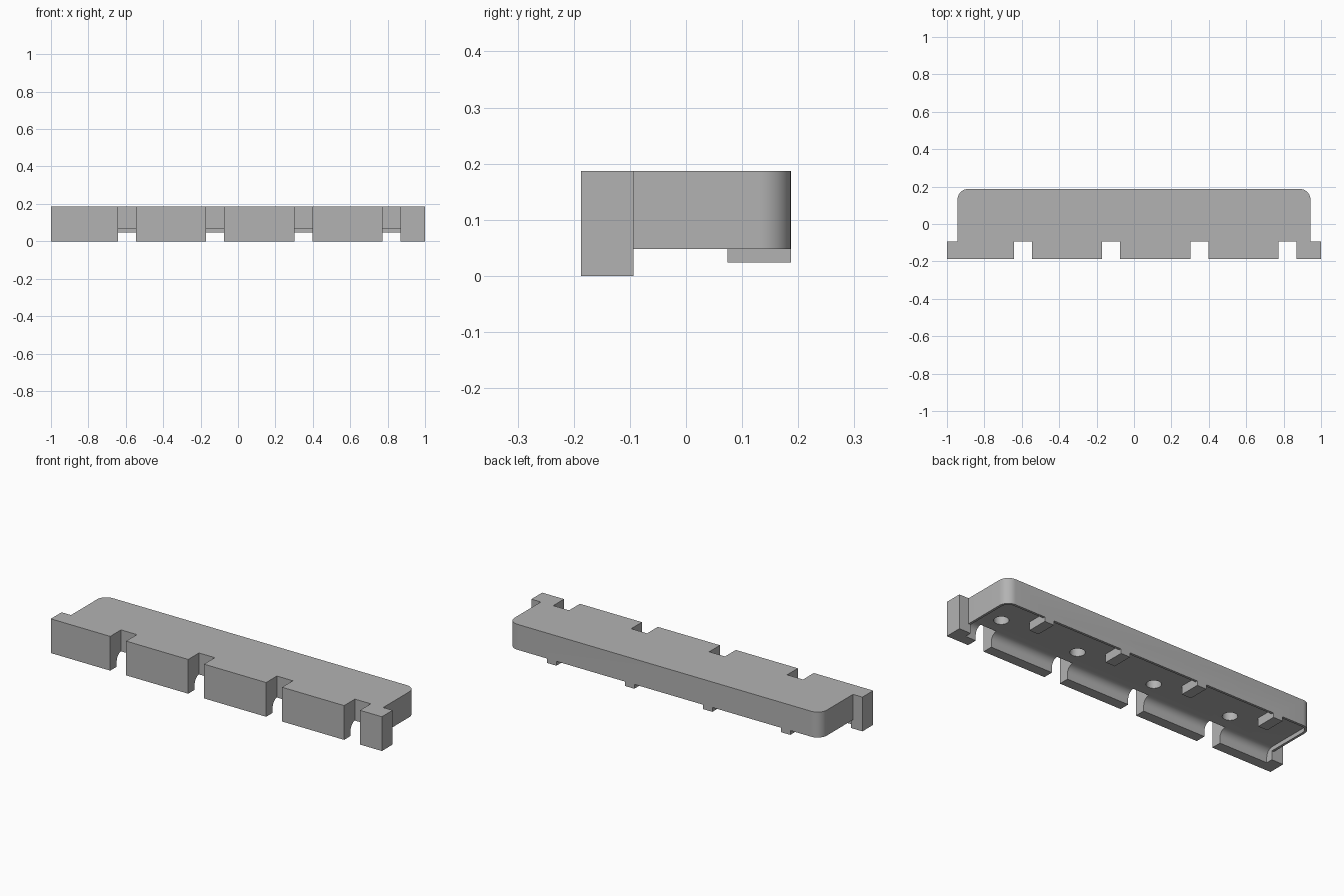
import bpy, bmesh
from math import sin, cos, pi

cube = bpy.data.objects.get("Cube")
if cube:
    bpy.data.objects.remove(cube, do_unlink=True)

grey = bpy.data.materials.new("plain grey")
grey.use_nodes = True
colour = (0.45, 0.45, 0.45, 1)
grey.diffuse_color = colour
grey.node_tree.nodes["Principled BSDF"].inputs["Base Color"].default_value = colour

TOP, FRONT, BACK, STEP = 0.187, -0.187, 0.187, -0.094
UNDER, CEILING = 0.048, 0.07
PITCH = 0.471


def arc(cx, cy, r, start, end, n=10):
    angles = [start + (end - start) * i / n for i in range(n + 1)]
    return [(cx + r * cos(a), cy + r * sin(a)) for a in angles]


def prism(name, outline, low, high, along="z", round_back=0):
    """Extrude an outline along z (points are x, y) or x (points are y, z)."""
    place = (lambda p, h: (p[0], p[1], h)) if along == "z" else (lambda p, h: (h, p[0], p[1]))
    bm = bmesh.new()
    face = bm.faces.new([bm.verts.new(place(p, low)) for p in outline])
    new = bmesh.ops.extrude_face_region(bm, geom=[face])["geom"]
    shift = place((0, 0), high - low)
    bmesh.ops.translate(bm, vec=shift, verts=[v for v in new if isinstance(v, bmesh.types.BMVert)])
    if round_back:
        far = max(v.co.y for v in bm.verts)
        edges = [e for e in bm.edges if all(abs(v.co.y - far) < 1e-5 for v in e.verts)
                 and abs(e.verts[0].co.x - e.verts[1].co.x) < 1e-5]
        bmesh.ops.bevel(bm, geom=edges, offset=round_back, segments=8, profile=0.5, affect="EDGES")
    bmesh.ops.recalc_face_normals(bm, faces=bm.faces)
    mesh = bpy.data.meshes.new(name)
    bm.to_mesh(mesh)
    bm.free()
    mesh.materials.append(grey)
    obj = bpy.data.objects.new(name, mesh)
    bpy.context.collection.objects.link(obj)
    return obj


def box(name, x0, x1, y0, y1, z0, z1):
    return prism(name, [(x0, y0), (x1, y0), (x1, y1), (x0, y1)], z0, z1)


def combine(target, tool, operation):
    mod = target.modifiers.new("combine", "BOOLEAN")
    mod.operation, mod.solver, mod.object = operation, "EXACT", tool
    bpy.context.view_layer.objects.active = target
    bpy.ops.object.modifier_apply(modifier=mod.name)
    bpy.data.objects.remove(tool, do_unlink=True)


# Main slab with rounded back corners
half, r = 0.943, 0.055
outline = [(-half, STEP - 0.04), (half, STEP - 0.04)]
outline += arc(half - r, BACK - r, r, 0, pi / 2) + arc(r - half, BACK - r, r, pi / 2, pi)
slab = prism("slotted_rail", outline, UNDER, TOP)

# Deeper bar along the front
combine(slab, box("front_bar", -1, 1, FRONT, STEP, 0, TOP), "UNION")

# Shallow hollow underneath, curving down behind the front bar
inner, fillet = -0.131, 0.04
section = [(inner, -0.1)] + arc(inner + fillet, CEILING - fillet, fillet, pi, pi / 2)
section += [(BACK - 0.013, CEILING), (BACK - 0.013, -0.1)]
combine(slab, prism("hollow", section, -0.93, 0.93, "x", 0.042), "DIFFERENCE")

# Front slots and the round blind holes behind them
for i in range(4):
    x = 0.82 - PITCH * i
    combine(slab, box("slot", x - 0.048, x + 0.048, FRONT - 0.1, STEP, -0.1, TOP + 0.1), "DIFFERENCE")
    circle = arc(x, 0, 0.037, 0, 2 * pi, 32)[:-1]
    combine(slab, prism("hole", circle, 0, 0.13), "DIFFERENCE")

# Small locating pegs under the back edge
for i in range(4):
    x = 0.68 - PITCH * i
    combine(slab, box("peg", x - 0.028, x + 0.028, 0.074, BACK, 0.024, CEILING + 0.01), "UNION")

bpy.ops.object.select_all(action="DESELECT")
slab.select_set(True)
bpy.context.view_layer.objects.active = slab
bpy.ops.object.shade_smooth_by_angle(angle=pi / 6)
